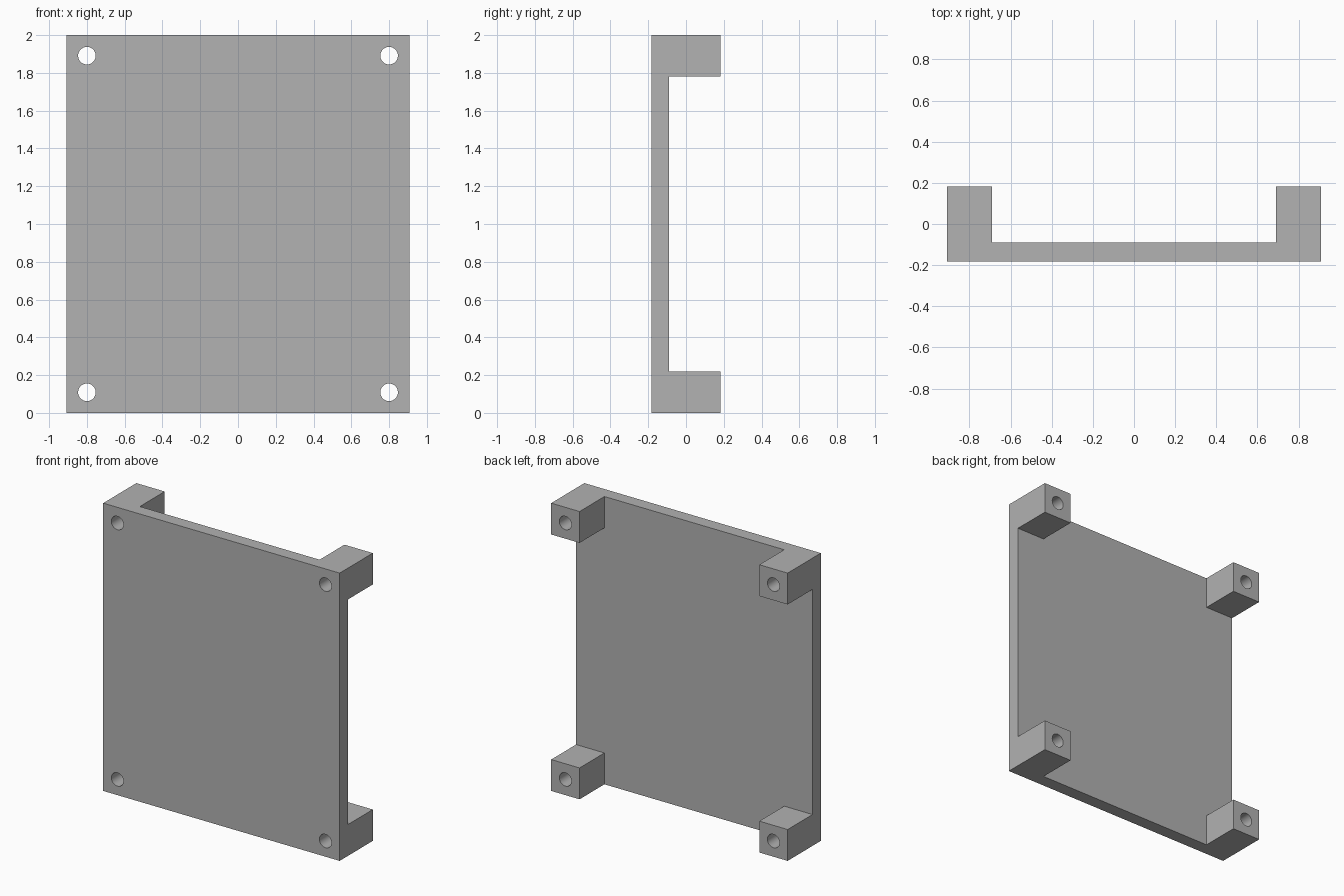
import bpy
import math

cube = bpy.data.objects.get("Cube")
if cube:
    bpy.data.objects.remove(cube, do_unlink=True)

WIDTH, DEPTH, HEIGHT = 1.818, 0.364, 2.0
THICK = 0.091      # panel thickness
POST = 0.218       # side of the square corner posts
INSET = 0.109      # hole centre from the edges
RADIUS = 0.0465

grey = bpy.data.materials.new("plain_grey")
grey.use_nodes = True
grey.diffuse_color = (0.445, 0.445, 0.445, 1)
grey.node_tree.nodes["Principled BSDF"].inputs["Base Color"].default_value = grey.diffuse_color


def box(name, size, centre):
    bpy.ops.mesh.primitive_cube_add(size=1, location=centre)
    obj = bpy.context.object
    obj.name = name
    obj.scale = size
    bpy.ops.object.transform_apply(location=True, rotation=False, scale=True)
    obj.data.materials.append(grey)
    return obj


def cut(target, cutter):
    cutter.hide_render = True
    mod = target.modifiers.new("cut", 'BOOLEAN')
    mod.operation = 'DIFFERENCE'
    mod.solver = 'EXACT'
    mod.object = cutter
    bpy.context.view_layer.objects.active = target
    bpy.ops.object.modifier_apply(modifier=mod.name)
    bpy.data.objects.remove(cutter, do_unlink=True)


# Full block, later carved into a panel with four corner posts
panel = box("panel_with_corner_posts", (WIDTH, DEPTH, HEIGHT), (0, 0, HEIGHT / 2))

# Two crossing channels behind the panel leave the posts standing
channel_y = THICK - DEPTH / 2 + DEPTH / 2
cut(panel, box("upright_channel", (WIDTH - 2 * POST, DEPTH, HEIGHT * 2),
               (0, channel_y, HEIGHT / 2)))
cut(panel, box("level_channel", (WIDTH * 2, DEPTH, HEIGHT - 2 * POST),
               (0, channel_y, HEIGHT / 2)))

# Screw holes through the panel and posts
for side in (-1, 1):
    for z in (INSET, HEIGHT - INSET):
        bpy.ops.mesh.primitive_cylinder_add(
            vertices=48, radius=RADIUS, depth=DEPTH * 2,
            location=(side * (WIDTH / 2 - INSET), 0, z),
            rotation=(math.pi / 2, 0, 0))
        hole = bpy.context.object
        hole.name = "screw_hole"
        hole.data.materials.append(grey)
        cut(panel, hole)

# Smooth hole walls, crisp edges
bpy.ops.object.select_all(action='DESELECT')
panel.select_set(True)
bpy.context.view_layer.objects.active = panel
bpy.ops.object.shade_smooth_by_angle(angle=math.radians(30))
